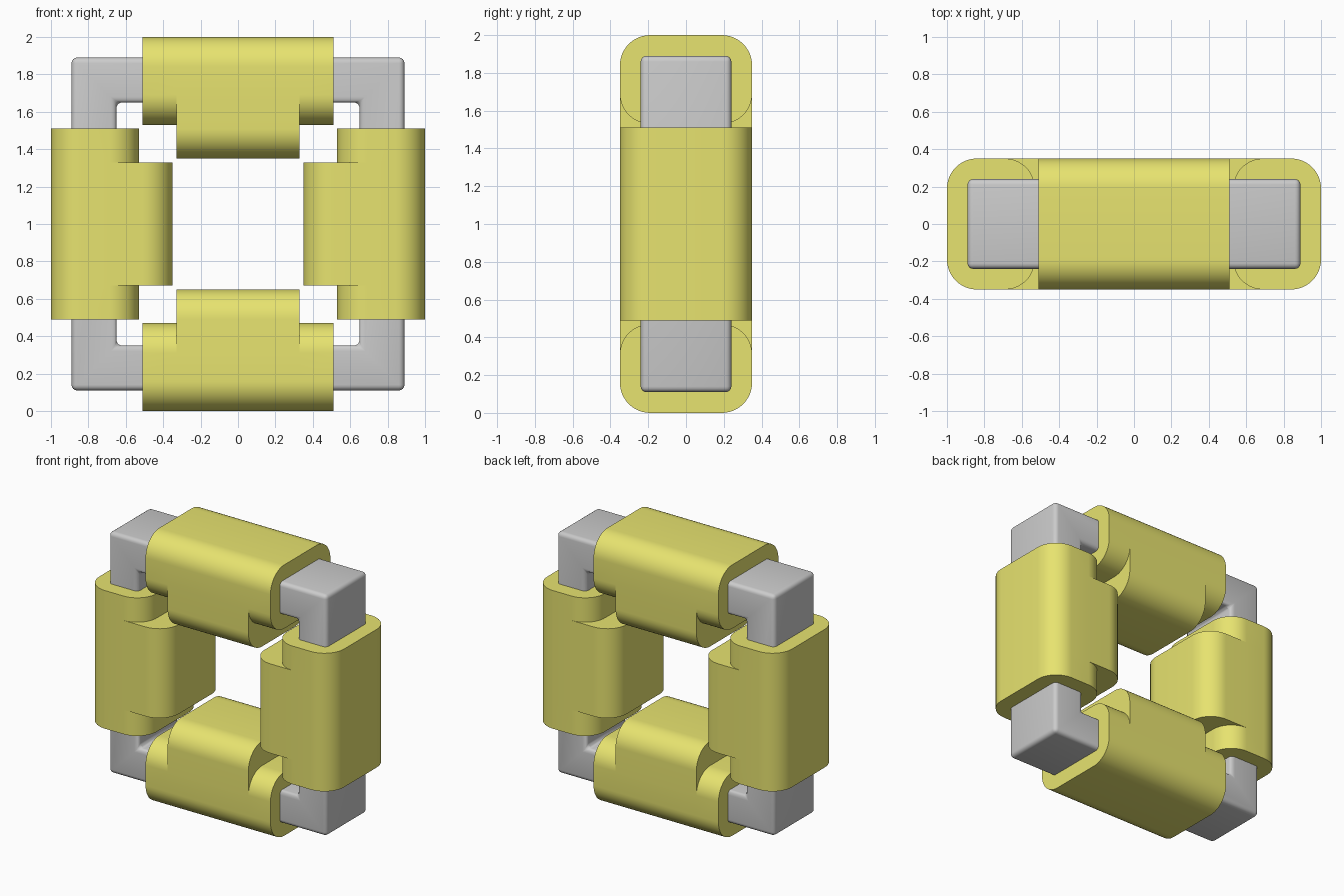
import bpy, bmesh
from math import sin, cos, pi
from mathutils import Matrix

if "Cube" in bpy.data.objects:
    bpy.data.objects.remove(bpy.data.objects["Cube"])

HALF_W, OUTER, SHORT_IN, LONG_IN, R = 0.35, 1.0, 0.53, 0.35, 0.16
CENTRE = Matrix.Translation((0, 0, 1))

yellow = bpy.data.materials.new("coil_yellow")
yellow.diffuse_color = (0.8, 0.77, 0.16, 1)
yellow.use_nodes = True
yellow.node_tree.nodes["Principled BSDF"].inputs["Base Color"].default_value = yellow.diffuse_color


def finish(bm, name, material=None):
    bmesh.ops.recalc_face_normals(bm, faces=bm.faces[:])
    mesh = bpy.data.meshes.new(name)
    bm.to_mesh(mesh)
    bm.free()
    ob = bpy.data.objects.new(name, mesh)
    bpy.context.collection.objects.link(ob)
    if material:
        mesh.materials.append(material)
    bpy.ops.object.select_all(action='DESELECT')
    ob.select_set(True)
    bpy.context.view_layer.objects.active = ob
    bpy.ops.object.shade_smooth_by_angle(angle=pi / 6)
    return ob


def bridge(bm, a, b):
    n = len(a)
    for i in range(n):
        j = (i + 1) % n
        bm.faces.new((a[i], a[j], b[j], b[i]))


def section(inner, steps=12):
    """Rounded coil section (y, z); the joint point keeps the step watertight."""
    arc = [i / steps * pi / 2 for i in range(steps + 1)]
    joint = SHORT_IN + R
    half = [(HALF_W - R + R * sin(t), OUTER - R + R * cos(t)) for t in arc]
    half.append((HALF_W, joint))
    half += [(HALF_W - R + R * cos(t), inner + R - R * sin(t)) for t in arc]
    return half + [(-y, z) for y, z in reversed(half)]


def coil(name, angle):
    bm = bmesh.new()
    stations = [(-0.51, SHORT_IN), (-0.33, SHORT_IN), (-0.33, LONG_IN),
                (0.33, LONG_IN), (0.33, SHORT_IN), (0.51, SHORT_IN)]
    rings = [[bm.verts.new((x, y, z)) for y, z in section(inner)]
             for x, inner in stations]
    for a, b in zip(rings, rings[1:]):
        bridge(bm, a, b)
    bm.faces.new(rings[0])
    bm.faces.new(rings[-1])
    bmesh.ops.remove_doubles(bm, verts=bm.verts[:], dist=1e-5)
    bm.transform(CENTRE @ Matrix.Rotation(angle, 4, 'Y'))
    return finish(bm, name, yellow)


# square ring core with softened edges
bm = bmesh.new()
profile = [(0.65, -0.24), (0.89, -0.24), (0.89, 0.24), (0.65, 0.24)]
corners = [[bm.verts.new((r * sx, y, r * sz)) for r, y in profile]
           for sx, sz in ((1, 1), (-1, 1), (-1, -1), (1, -1))]
for k in range(4):
    bridge(bm, corners[k], corners[(k + 1) % 4])
bm.normal_update()
hard = [e for e in bm.edges if e.calc_face_angle() > 0.5]
bmesh.ops.bevel(bm, geom=hard, offset=0.03, segments=4, profile=0.5,
                affect='EDGES', clamp_overlap=True)
bm.transform(CENTRE)
finish(bm, "ring_core")

# four stepped windings around the ring
for k, side in enumerate(("top", "right", "bottom", "left")):
    coil(side + "_coil", k * pi / 2)
